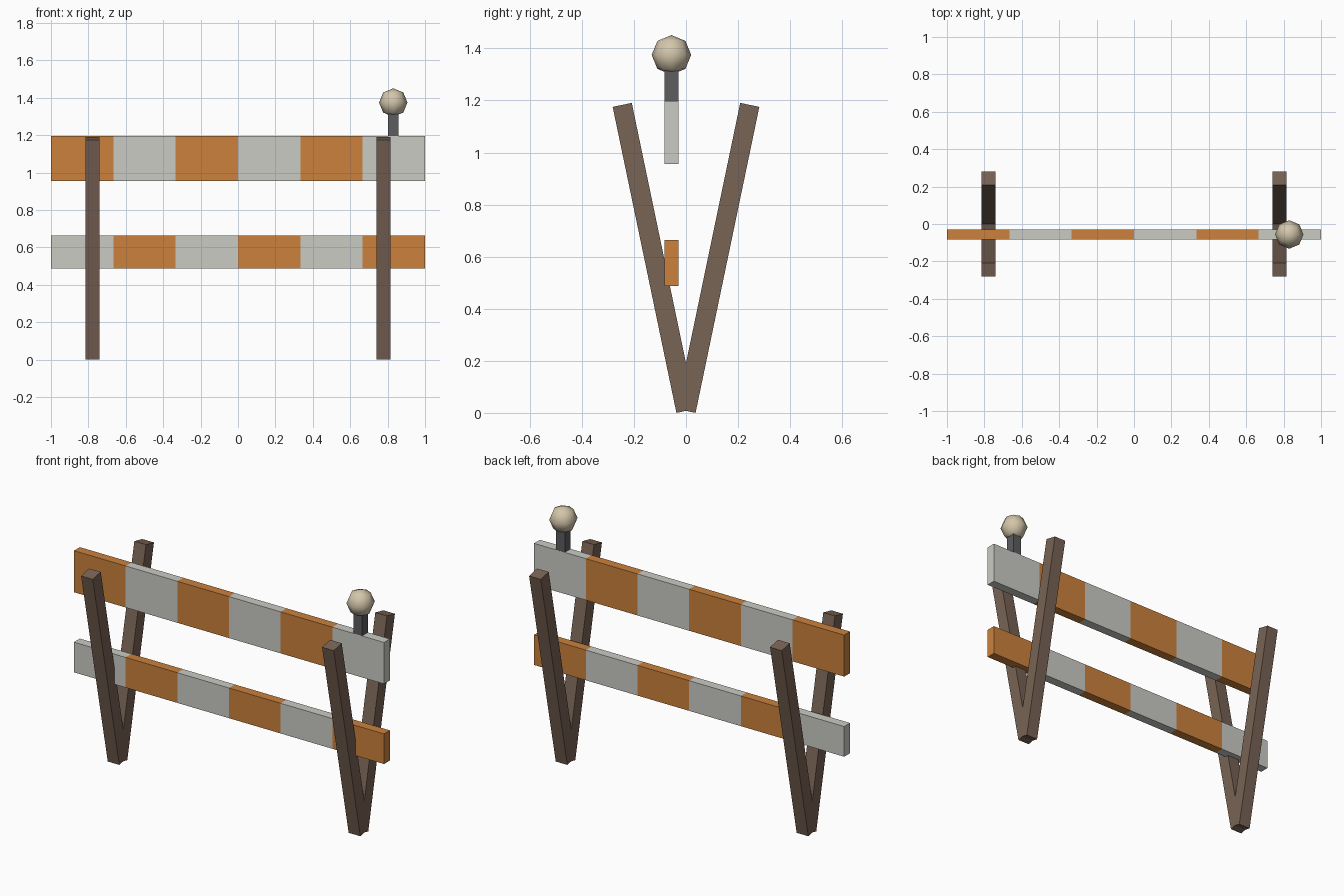
import bpy, math
from mathutils import Vector

if "Cube" in bpy.data.objects:
    bpy.data.objects.remove(bpy.data.objects["Cube"])


def material(name, rgb):
    m = bpy.data.materials.new(name)
    m.diffuse_color = (*rgb, 1)
    m.use_nodes = True
    m.node_tree.nodes["Principled BSDF"].inputs["Base Color"].default_value = m.diffuse_color
    return m


ORANGE = material("orange paint", (0.60, 0.22, 0.045))
WHITE = material("white paint", (0.60, 0.60, 0.56))
WOOD = material("brown wood", (0.19, 0.125, 0.09))
METAL = material("grey metal", (0.11, 0.11, 0.12))
LAMP = material("cream lamp", (0.65, 0.56, 0.40))


def box(name, center, size, mat, tilt=0):
    bpy.ops.mesh.primitive_cube_add(size=1, location=center, rotation=(tilt, 0, 0))
    ob = bpy.context.object
    ob.name = name
    ob.scale = size
    ob.data.materials.append(mat)
    return ob


RAIL_Y, RAIL_T = -0.056, 0.054

# Striped rails: six alternating panels each
for rail, z0, z1, colors in (("top_rail", 0.955, 1.197, (ORANGE, WHITE)),
                             ("bottom_rail", 0.488, 0.664, (WHITE, ORANGE))):
    for i in range(6):
        box(f"{rail}_panel_{i + 1}", (-1 + (i + 0.5) / 3, RAIL_Y, (z0 + z1) / 2),
            (1 / 3, RAIL_T, z1 - z0), colors[i % 2])

# V-shaped pairs of legs
for side, x in (("left", -0.777), ("right", 0.777)):
    for end, s in (("front", -1), ("back", 1)):
        low, high = Vector((x, 0, 0.0077)), Vector((x, s * 0.245, 1.183))
        d = high - low
        box(f"{side}_{end}_leg", (low + high) / 2, (0.075, 0.075, d.length),
            WOOD, -math.atan2(d.y, d.z))

# Lamp post and faceted globe
box("lamp_post", (0.83, RAIL_Y, 1.26), (0.056, RAIL_T, 0.13), METAL)
bpy.ops.mesh.primitive_uv_sphere_add(segments=8, ring_count=4, radius=0.076,
                                     location=(0.83, RAIL_Y, 1.375))
globe = bpy.context.object
globe.name = "lamp_globe"
globe.data.materials.append(LAMP)
bpy.ops.object.shade_smooth()
